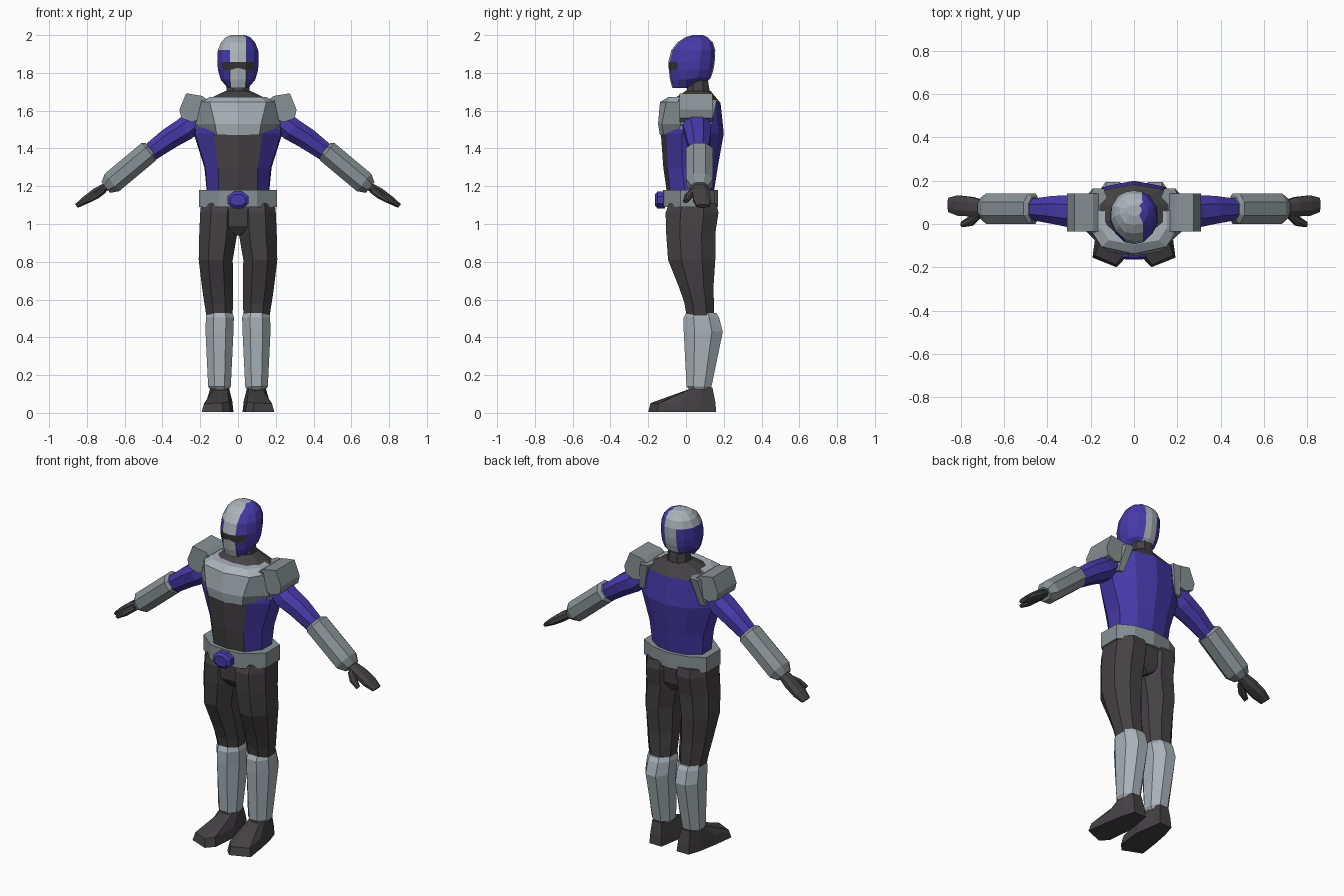
import bpy, bmesh
from mathutils import Vector


def material(name, rgb):
    m = bpy.data.materials.new(name)
    m.diffuse_color = (*rgb, 1)
    return m


DARK = material("charcoal suit", (0.058, 0.054, 0.057))
PURPLE = material("violet suit", (0.063, 0.042, 0.40))
GREY = material("grey armour", (0.25, 0.285, 0.30))
SILVER = material("silver armour", (0.40, 0.45, 0.485))
VISOR = material("visor black", (0.035, 0.034, 0.036))


def loft(name, rings, mats, rule=None, mirror=False):
    """Skin a list of equal-length rings, cap both ends, colour by face centre."""
    bm = bmesh.new()
    vs = [[bm.verts.new(p) for p in r] for r in rings]
    n = len(rings[0])
    for a, b in zip(vs, vs[1:]):
        for i in range(n):
            j = (i + 1) % n
            bm.faces.new((a[i], a[j], b[j], b[i]))
    bm.faces.new(vs[0])
    bm.faces.new(vs[-1])
    bmesh.ops.recalc_face_normals(bm, faces=bm.faces[:])
    if rule:
        for f in bm.faces:
            f.material_index = rule(f.calc_center_median())
    me = bpy.data.meshes.new(name)
    bm.to_mesh(me)
    bm.free()
    for m in mats:
        me.materials.append(m)
    ob = bpy.data.objects.new(name, me)
    bpy.context.collection.objects.link(ob)
    if mirror:
        md = ob.modifiers.new("mirror", 'MIRROR')
        md.use_mirror_merge = False
    return ob


def sym(z, half):
    """Ring symmetric in x from a front-to-back half outline (x, y[, z])."""
    pts = [(p[0], p[1], p[2] if len(p) > 2 else z) for p in half]
    return pts + [(-x, y, h) for x, y, h in reversed(pts[1:-1])]


def oct_pts(a0, a1, b0, b1, c=0.28):
    da, db = (a1 - a0) * c, (b1 - b0) * c
    return [(a0 + da, b0), (a1 - da, b0), (a1, b0 + db), (a1, b1 - db),
            (a1 - da, b1), (a0 + da, b1), (a0, b1 - db), (a0, b0 + db)]


def level(z, x0, x1, y0, y1, c=0.28):
    return [(x, y, z) for x, y in oct_pts(x0, x1, y0, y1, c)]


def arm(x, z, h, y0, y1, c=0.28):
    """Ring square to the sloping arm axis."""
    return [(x + 0.632 * u, y, z + 0.775 * u) for u, y in oct_pts(-h, h, y0, y1, c)]


# Torso: dark front panel and yoke, violet sides and back
torso = [
    sym(1.12, [(0, -.095), (.1, -.08), (.16, 0), (.16, .08), (.09, .125), (0, .14)]),
    sym(1.30, [(0, -.12), (.105, -.098), (.172, -.02), (.178, .09), (.1, .15), (0, .168)]),
    sym(1.48, [(0, -.133), (.13, -.105), (.228, -.02), (.235, .09), (.13, .175), (0, .2)]),
    sym(1.64, [(0, -.10), (.13, -.08), (.2, -.02), (.2, .09), (.13, .16), (0, .183)]),
    sym(1.705, [(0, 0), (.045, .005), (.065, .04), (.065, .09), (.045, .12), (0, .13)]),
]
loft("torso", torso, [PURPLE, DARK],
     lambda c: int(c.z > 1.645 or (c.y < -.05 and abs(c.x) < .075)))

# Chest plate
chest = [
    sym(1.47, [(0, -.138), (.112, -.118), (.21, -.02, 1.50), (.2, .06, 1.5), (0, .06, 1.5)]),
    sym(1.53, [(0, -.148), (.122, -.128), (.225, -.03), (.215, .06), (0, .06)]),
    sym(1.645, [(0, -.138), (.15, -.105), (.195, -.035), (.195, .07), (0, .07)]),
    sym(1.672, [(0, -.095), (.115, -.075), (.15, -.02), (.15, .06), (0, .06)]),
]
loft("chest_plate", chest, [GREY, SILVER],
     lambda c: int((abs(c.x) < .1 and c.y < 0) or c.z > 1.65))

# Straps under the shoulders
loft("shoulder_strap", [level(1.50, .175, .228, -.03, .13, .15),
                        level(1.66, .13, .20, -.04, .165, .15)], [GREY], mirror=True)

# Shoulder pads
pad = [(.31, 1.605), (.275, 1.692), (.19, 1.678), (.15, 1.65), (.175, 1.56),
       (.245, 1.54), (.30, 1.56)]
loft("shoulder_pad", [[(x, y, z) for x, z in pad] for y in (-.035, .14)],
     [GREY], mirror=True)

# Arms
loft("upper_arm", [arm(.20, 1.57, .06, 0, .12), arm(.285, 1.50, .062, -.015, .132),
                   arm(.36, 1.455, .058, 0, .13), arm(.47, 1.375, .048, .02, .115)],
     [PURPLE], mirror=True)
loft("forearm_guard", [arm(.46, 1.393, .045, .015, .125), arm(.472, 1.383, .06, 0, .142),
                       arm(.667, 1.22, .06, 0, .142), arm(.70, 1.193, .036, .025, .12)],
     [GREY], mirror=True)
loft("hand", [arm(.68, 1.21, .02, .04, .105), arm(.75, 1.165, .026, .035, .125),
              arm(.81, 1.125, .021, .038, .132), arm(.855, 1.095, .012, .055, .122)],
     [DARK], mirror=True)
loft("thumb", [arm(.71, 1.18, .018, .03, .075), arm(.75, 1.15, .018, -.008, .04),
               arm(.795, 1.12, .011, -.015, .012)], [DARK], mirror=True)

# Belt and buckle
belt = [(0, -.122), (.1, -.115), (.207, -.03), (.207, .1), (.12, .15), (0, .17)]
loft("belt", [sym(1.09, belt), sym(1.18, belt)], [GREY])
loft("buckle", [[(x, y, z) for x, z in oct_pts(-w, w, 1.127 - h, 1.127 + h)]
                for y, w, h in ((-.11, .056, .044), (-.152, .056, .044), (-.165, .04, .03))],
     [PURPLE])

# Hips and legs
loft("pelvis", [level(.94, -.02, .02, -.06, .12), level(.99, -.1, .1, -.095, .145, .15),
                level(1.11, -.12, .12, -.1, .155, .15)], [DARK])
loft("thigh", [level(1.11, .0, .195, -.09, .16), level(1.06, .0, .2, -.108, .172),
               level(.95, .004, .205, -.105, .155), level(.81, .028, .208, -.095, .155),
               level(.66, .026, .19, -.035, .145), level(.58, .026, .178, -.008, .148),
               level(.50, .03, .165, .005, .15)], [DARK], mirror=True)
loft("shin_guard", [level(.53, .03, .165, .0, .16), level(.505, .022, .17, -.012, .175),
                    level(.43, .024, .172, -.012, .195), level(.14, .038, .158, .003, .135),
                    level(.12, .05, .145, .02, .12)], [SILVER], mirror=True)

# Boots, toes turned out
sole = [(.05, .16), (.13, .16), (.155, .08), (.175, -.03), (.192, -.155),
        (.08, -.2), (.038, -.155), (.024, 0)]
rim = [(.055, .155, .06), (.128, .155, .06), (.152, .08, .06), (.168, -.03, .06),
       (.18, -.145, .05), (.085, -.188, .052), (.048, -.145, .058), (.03, 0, .06)]
ankle = [(.065, .14, .135), (.125, .14, .135), (.147, .08, .135), (.147, .04, .13),
         (.135, .0, .115), (.08, -.005, .115), (.055, .03, .13), (.048, .07, .135)]
loft("boot", [[(x, y, 0.004) for x, y in sole], rim, ankle], [DARK], mirror=True)

# Neck
loft("neck", [level(1.67, -.065, .065, .0, .13), level(1.77, -.055, .055, .01, .115)], [DARK])


# Helmet: silver centre stripe, silver half crown, dark visor band
def head(z, w, f, b, back_lift=0, brow=0):
    d, s = b - f, min(.042, w * .7)
    k = [(0, f, brow), (s, f + .008, 0), (max(.78 * w, s), f + .2 * d, 0),
         (w, f + .42 * d, 0), (.97 * w, f + .68 * d, back_lift),
         (.68 * w if w > .07 else s, f + .9 * d, back_lift), (s * .9, b - .006, back_lift),
         (0, b, back_lift)]
    return sym(z, [(x, y, z + lift) for x, y, lift in k])


def helmet_colour(c):
    if 1.815 < c.z < 1.86 and c.y < -.04:
        return 2
    return int(abs(c.x) < .035 or (c.x < 0 and c.z > 1.915))


helmet = [head(1.72, .055, -.072, .11, .03), head(1.765, .092, -.085, .132, .01),
          head(1.815, .106, -.092, .145, 0, .012), head(1.858, .11, -.093, .152),
          head(1.92, .107, -.078, .155), head(1.962, .09, -.045, .142),
          head(1.988, .066, -.005, .115), head(2.0, .035, .035, .09)]
loft("helmet", helmet, [PURPLE, SILVER, VISOR], helmet_colour)
